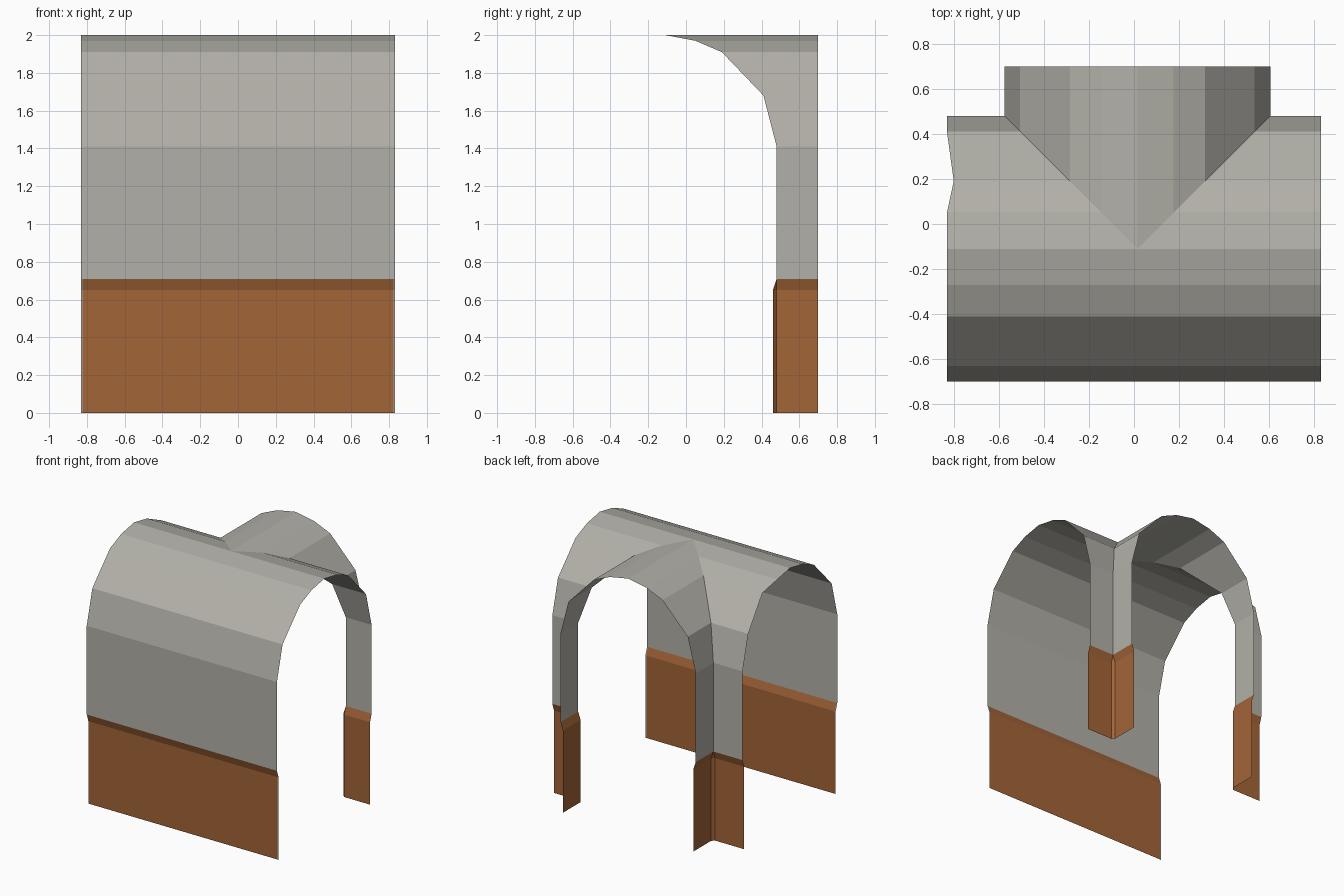
import bpy, bmesh

if "Cube" in bpy.data.objects:
    bpy.data.objects.remove(bpy.data.objects["Cube"])

# Flat colours
def material(name, rgb):
    m = bpy.data.materials.new(name)
    m.diffuse_color = (*rgb, 1)
    m.use_nodes = True
    m.node_tree.nodes["Principled BSDF"].inputs["Base Color"].default_value = m.diffuse_color
    return m

stone = material("grey stone", (0.445, 0.434, 0.392))
wood = material("brown panel", (0.366, 0.130, 0.040))

# Half section of the vault and of the wall panel: (offset from centre line, height)
ARCH = [(0, 2), (0.16, 1.97), (0.30, 1.91), (0.52, 1.68), (0.59, 1.41), (0.59, 0.71)]
PANEL = [(0.59, 0.71), (0.57, 0.65), (0.57, 0)]
CX, CY = 0.015, -0.11        # centre lines of side passage and main passage
END, BACK, R = 0.83, 0.70, 0.59

def build(name, faces, mat, outward):
    """Open sheet from polygons, with normals turned along the given rule."""
    bm = bmesh.new()
    for pts in faces:
        f = bm.faces.new([bm.verts.new(p) for p in pts])
        f.normal_update()
        if f.normal.dot(outward) < 0:
            f.normal_flip()
    bmesh.ops.remove_doubles(bm, verts=bm.verts, dist=1e-4)
    me = bpy.data.meshes.new(name)
    bm.to_mesh(me)
    bm.free()
    me.materials.append(mat)
    ob = bpy.data.objects.new(name, me)
    bpy.context.collection.objects.link(ob)

def strips(rows):
    """Quads between successive (start, end) rows; collapses zero-length rows."""
    out = []
    for (a, b), (c, d) in zip(rows, rows[1:]):
        out.append([a, b, d, c] if a != b else [a, d, c])
    return out

# Front half of the main passage, running the full length
for name, prof, mat, e in (("front_vault", ARCH, stone, END),
                           ("front_wall_panel", PANEL, wood, END - 0.007)):
    build(name, strips([((-e, CY - d, z), (e, CY - d, z)) for d, z in prof]),
          mat, (0, -1, 0.5))

for s, side in ((-1, "left"), (1, "right")):
    # Narrow stone edge beside the front panel
    build(side + "_front_edge",
          strips([((s * (END - 0.007), CY - d, z), (s * END, CY - d, z)) for d, z in PANEL]),
          stone, (0, -1, 0.5))

    # Back half of the main passage, mitred at 45 degrees into the side passage
    rows = []
    for d, z in ARCH:
        notch = 0.03 if (s < 0 and z == 1.91) else 0   # chipped left rim
        rows.append(((s * (END - notch), CY + d, z), (CX + s * d, CY + d, z)))
    build(side + "_back_vault", strips(rows), stone, (0, 1, 0.5))

    # Half of the side passage
    build(side + "_branch_vault",
          strips([((CX + s * d, BACK, z), (CX + s * d, CY + d, z)) for d, z in ARCH]),
          stone, (s, 0, 0.5))

    # Wall panels on both sides of the corner
    build(side + "_back_wall_panel",
          strips([((s * END, CY + d, z), (CX + s * R, CY + d, z)) for d, z in PANEL]),
          wood, (0, 1, 0))
    build(side + "_branch_wall_panel",
          strips([((CX + s * d, BACK, z), (CX + s * d, CY + R, z)) for d, z in PANEL]),
          wood, (s, 0, 0))

    # Chamfered corner joining the two panels, pointed at the top
    build(side + "_corner_panel",
          strips([((CX + s * R, CY + d, z), (CX + s * d, CY + R, z)) for d, z in PANEL]),
          wood, (s, 1, 0))
